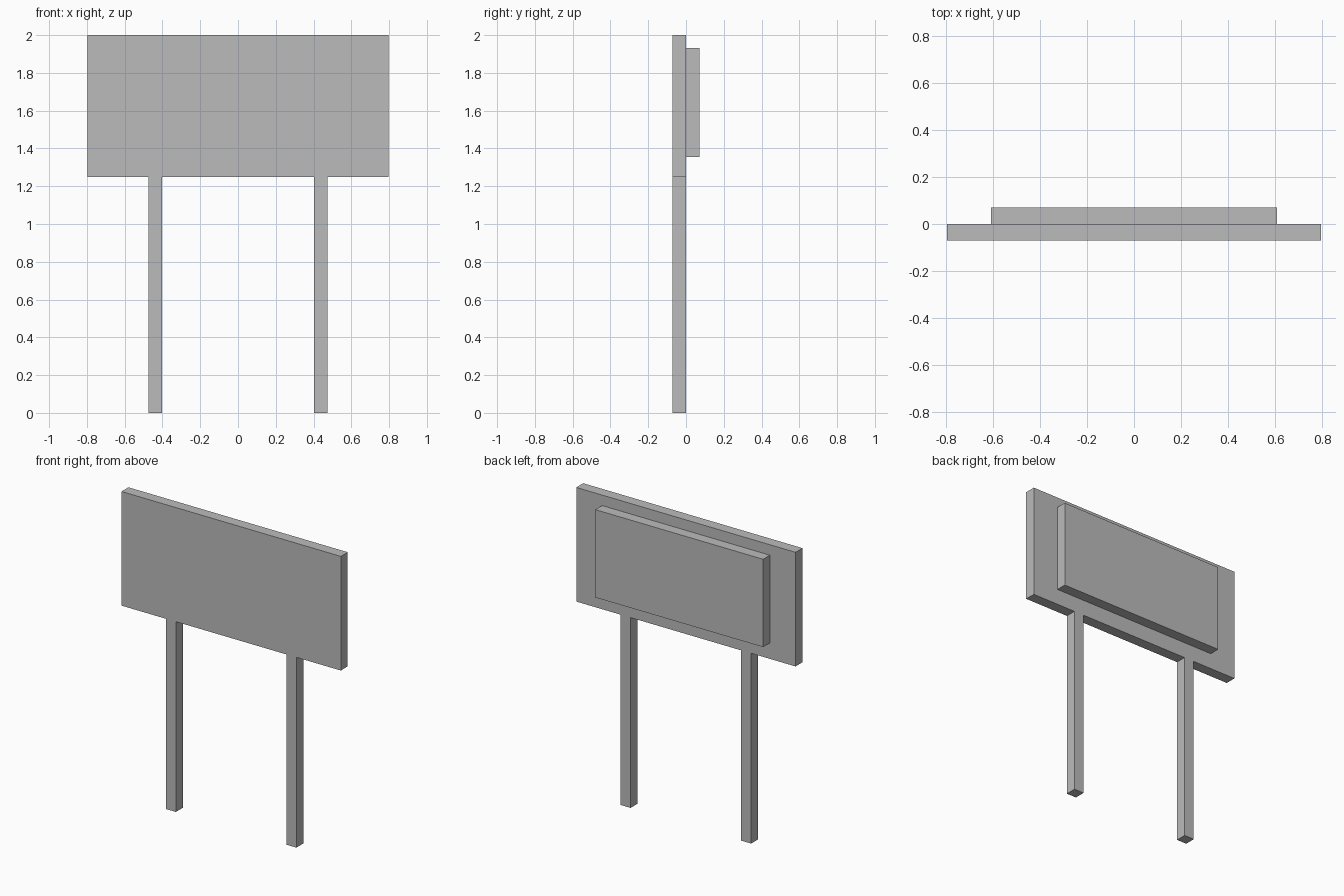
import bpy
from mathutils import Vector

default = bpy.data.objects.get("Cube")
if default:
    bpy.data.objects.remove(default, do_unlink=True)

grey = bpy.data.materials.new("plain grey")
grey.use_nodes = True
colour = (0.5, 0.5, 0.5, 1)
grey.diffuse_color = colour
grey.node_tree.nodes["Principled BSDF"].inputs["Base Color"].default_value = colour


def box(name, low, high):
    """Add a flat-sided box spanning two opposite corners."""
    low, high = Vector(low), Vector(high)
    bpy.ops.mesh.primitive_cube_add(size=1, location=(low + high) / 2)
    obj = bpy.context.object
    obj.name = name
    obj.scale = high - low
    bpy.ops.object.transform_apply(location=False, rotation=False, scale=True)
    obj.data.materials.append(grey)
    return obj


FRONT, MIDDLE, BACK = -0.071, 0.001, 0.071
PANEL_BOTTOM = 1.25

# Main sign board
box("sign_panel", (-0.797, FRONT, PANEL_BOTTOM), (0.797, MIDDLE, 2))

# Smaller raised plate on the rear
box("back_plate", (-0.61, MIDDLE, 1.354), (0.61, BACK, 1.931))

# Two square posts, flush with the board
for name, side in (("left_post", 1), ("right_post", -1)):
    centre, half = side * 0.438, 0.036
    box(name, (centre - half, FRONT, 0), (centre + half, MIDDLE, PANEL_BOTTOM))
